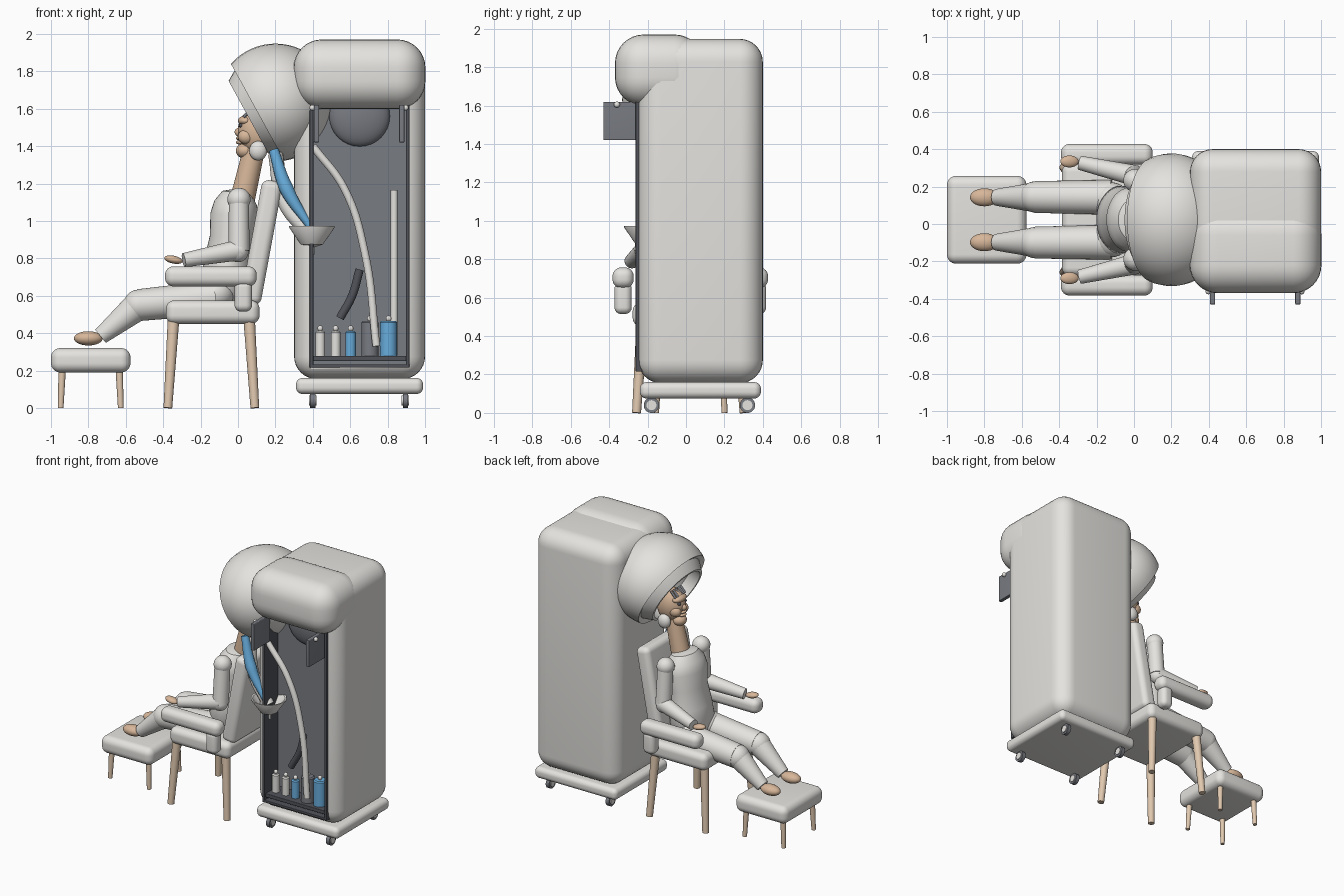
import bpy, bmesh, math
from mathutils import Vector, Matrix

cube = bpy.data.objects.get("Cube")
if cube:
    bpy.data.objects.remove(cube, do_unlink=True)


def material(name, *rgb):
    m = bpy.data.materials.new(name)
    m.use_nodes = True
    m.diffuse_color = (*rgb, 1)
    m.node_tree.nodes["Principled BSDF"].inputs["Base Color"].default_value = (*rgb, 1)
    return m


PALE = material("pale grey", 0.78, 0.77, 0.74)
SKIN = material("skin tan", 0.68, 0.47, 0.32)
WOOD = material("light wood", 0.75, 0.58, 0.43)
BLUE = material("sky blue", 0.14, 0.42, 0.72)
SLATE = material("slate grey", 0.19, 0.2, 0.225)
DARK = material("charcoal", 0.08, 0.085, 0.1)
MID = 0.0225  # y of the chair's centre line


def finish(bm, name, mat, matrix=None):
    bmesh.ops.recalc_face_normals(bm, faces=bm.faces)
    me = bpy.data.meshes.new(name)
    bm.to_mesh(me)
    bm.free()
    for p in me.polygons:
        p.use_smooth = True
    me.set_sharp_from_angle(angle=math.radians(35))
    me.materials.append(mat)
    ob = bpy.data.objects.new(name, me)
    if matrix:
        ob.matrix_world = matrix
    bpy.context.collection.objects.link(ob)
    return ob


def box(name, x, y, z, mat, bevel=0.0, tilt=0.0):
    """Rounded box from three (low, high) ranges, tilted about y."""
    bm = bmesh.new()
    bmesh.ops.create_cube(bm, size=1)
    spans = [b - a for a, b in (x, y, z)]
    bmesh.ops.scale(bm, vec=spans, verts=bm.verts)
    if bevel:
        bmesh.ops.bevel(bm, geom=bm.edges[:], offset=bevel, segments=8,
                        profile=0.5, affect='EDGES')
    centre = Vector([(a + b) / 2 for a, b in (x, y, z)])
    return finish(bm, name, mat, Matrix.Translation(centre) @ Matrix.Rotation(tilt, 4, 'Y'))


def ball(name, centre, radii, mat, tilt=0.0):
    bm = bmesh.new()
    bmesh.ops.create_uvsphere(bm, u_segments=28, v_segments=16, radius=1)
    bmesh.ops.scale(bm, vec=radii, verts=bm.verts)
    return finish(bm, name, mat, Matrix.Translation(centre) @ Matrix.Rotation(tilt, 4, 'Y'))


def lathe(name, profile, base, direction, mat, wide=1.0):
    """Spin (radius, height) points about an axis; wide stretches sideways."""
    bm = bmesh.new()
    vs = [bm.verts.new((r, 0, h)) for r, h in profile]
    es = [bm.edges.new(pair) for pair in zip(vs, vs[1:])]
    bmesh.ops.spin(bm, geom=vs + es, cent=(0, 0, 0), axis=(0, 0, 1),
                   angle=math.tau, steps=36, use_duplicate=False)
    bmesh.ops.remove_doubles(bm, verts=bm.verts, dist=1e-5)
    bmesh.ops.scale(bm, vec=(wide, 1, 1), verts=bm.verts)
    turn = Vector(direction).to_track_quat('Z', 'Y').to_matrix().to_4x4()
    return finish(bm, name, mat, Matrix.Translation(base) @ turn)


def rod(name, a, b, r0, r1, mat):
    d = Vector(b) - Vector(a)
    return lathe(name, [(0, 0), (r0, 0), (r1, d.length), (0, d.length)], a, d, mat)


def tube(name, points, radius, mat, tips=(1, 1)):
    cu = bpy.data.curves.new(name, 'CURVE')
    cu.dimensions = '3D'
    cu.bevel_depth = radius
    cu.bevel_resolution = 5
    cu.use_fill_caps = True
    sp = cu.splines.new('BEZIER')
    sp.bezier_points.add(len(points) - 1)
    for bp, p in zip(sp.bezier_points, points):
        bp.co = p
        bp.handle_left_type = bp.handle_right_type = 'AUTO'
    sp.bezier_points[0].radius, sp.bezier_points[-1].radius = tips
    cu.materials.append(mat)
    ob = bpy.data.objects.new(name, cu)
    bpy.context.collection.objects.link(ob)
    return ob


# Cabinet body with a cut recess
body = box("cabinet_body", (0.3, 1), (-0.25, 0.4), (0.155, 1.947), PALE, 0.12)
cutter = box("recess_cutter", (0.385, 0.915), (-0.5, -0.08), (0.215, 1.7), SLATE)
cutter.hide_render = True
cut = body.modifiers.new("recess", 'BOOLEAN')
cut.operation, cut.solver, cut.object = 'DIFFERENCE', 'EXACT', cutter
bpy.context.view_layer.objects.active = body
bpy.ops.object.modifier_apply(modifier=cut.name)
bpy.data.objects.remove(cutter, do_unlink=True)
box("cabinet_head", (0.298, 1.002), (-0.37, 0.09), (1.598, 1.97), PALE, 0.15)
box("cabinet_base", (0.31, 0.99), (-0.24, 0.39), (0.075, 0.16), PALE, 0.035)

# Recess lining
box("recess_back", (0.385, 0.915), (-0.1, -0.08), (0.215, 1.7), SLATE)
for side, x in (("right", 0.383), ("left", 0.897)):
    box(side + "_recess_wall", (x, x + 0.02), (-0.262, -0.08), (0.215, 1.62), DARK, 0.004)
box("recess_floor", (0.39, 0.91), (-0.262, -0.08), (0.215, 0.233), DARK, 0.004)
box("bottle_shelf", (0.4, 0.9), (-0.25, -0.09), (0.25, 0.278), DARK, 0.005)
ball("recess_lamp", (0.65, -0.1, 1.56), (0.162, 0.06, 0.162), SLATE)

# Hinged flaps with knobs
for side, x, k in (("right", 0.42, -0.022), ("left", 0.876, 0.02)):
    box(side + "_flap", (x - 0.014, x + 0.014), (-0.43, -0.24), (1.42, 1.62), SLATE, 0.005)
    ball(side + "_flap_knob", (x + k, -0.36, 1.605), (0.016,) * 3, PALE)

# Castors
for x in (0.4, 0.895):
    for y in (-0.18, 0.32):
        rod("castor_wheel", (x - 0.014, y, 0.04), (x + 0.014, y, 0.04), 0.04, 0.04, SLATE)
        rod("castor_hub", (x - 0.02, y, 0.04), (x + 0.02, y, 0.04), 0.026, 0.026, PALE)
        rod("castor_stem", (x, y, 0.04), (x, y, 0.09), 0.014, 0.014, DARK)

# Bottles on the shelf
for x, r, top, mat in ((0.44, 0.026, 0.412, PALE), (0.522, 0.026, 0.412, PALE),
                       (0.602, 0.028, 0.412, BLUE), (0.705, 0.046, 0.465, SLATE),
                       (0.805, 0.046, 0.465, BLUE)):
    lathe("bottle", [(0, 0.278), (r, 0.278), (r, top - 0.008), (r - 0.008, top), (0, top)],
          (x, -0.18, 0), (0, 0, 1), mat)
    ball("bottle_cap", (x, -0.18, top + 0.013), (0.015, 0.015, 0.016), PALE)

# Hoses and rods
tube("curved_hose", [(0.4, -0.22, 1.4), (0.57, -0.22, 1.17), (0.68, -0.22, 0.82),
                     (0.74, -0.24, 0.33)], 0.021, PALE)
rod("upright_rod", (0.835, -0.13, 0.28), (0.835, -0.13, 1.165), 0.019, 0.019, PALE)
tube("short_hose", [(0.545, -0.15, 0.48), (0.61, -0.15, 0.6), (0.65, -0.15, 0.74)], 0.023, DARK)
tube("blue_hose", [(0.19, -0.19, 1.38), (0.26, -0.215, 1.17), (0.385, -0.232, 0.97)],
     0.038, BLUE, (0.7, 0.5))
tube("drain_hose", [(0.2, -0.14, 1.36), (0.25, -0.17, 1.1), (0.395, -0.2, 0.92)], 0.04, PALE)
lathe("funnel", [(0, 0.82), (0.014, 0.82), (0.018, 0.86), (0.06, 0.875), (0.122, 0.965),
                 (0.122, 0.972), (0.11, 0.97), (0.05, 0.89), (0, 0.88)],
      (0.395, -0.2, 0), (0, 0, 1), PALE)

# Dryer hood: cut sphere with a stepped rim and shallow hollow
R, CUT = 0.315, 0.109
end = math.acos(CUT / R)
outer = [(R * math.sin(a), R * math.cos(a))
         for a in (math.pi + (end - math.pi) * i / 18 for i in range(19))]
outer[0] = (0, -R)
inner = [(0.262, 0.095), (0.255, 0.11), (0.222, 0.164), (0.205, 0.164),
         (0.205, 0.08), (0.18, 0.055), (0, 0.04)]
lathe("dryer_hood", outer + inner, (0.2, MID, 1.633), (-0.877, 0, -0.481), PALE, 1.127)

# Armchair
box("chair_seat", (-0.385, 0.115), (MID - 0.3, MID + 0.3), (0.45, 0.575), PALE, 0.045)
box("chair_back", (0.07, 0.18), (MID - 0.25, MID + 0.25), (0.55, 1.22), PALE, 0.04,
    math.atan2(0.12, 0.65))


def legs(name, xs, half, top, r, splay):
    cx = sum(xs) / 2
    for x in xs:
        for s in (-1, 1):
            out = splay if x > cx else -splay
            rod(name, (x + out, MID + s * (half + splay), 0), (x, MID + s * half, top),
                r * 0.75, r, WOOD)


legs("chair_leg", (-0.345, 0.06), 0.25, 0.47, 0.031, 0.03)

# Footstool
box("footstool_cushion", (-1, -0.575), (MID - 0.235, MID + 0.235), (0.19, 0.32), PALE, 0.05)
legs("footstool_leg", (-0.94, -0.635), 0.17, 0.21, 0.02, 0.008)

# Seated figure: torso, neck and head
lathe("torso", [(0, 0), (0.1, 0.01), (0.135, 0.1), (0.13, 0.2), (0.115, 0.34), (0.128, 0.46),
                (0.115, 0.53), (0.08, 0.585), (0, 0.61)],
      (-0.08, MID, 0.57), (0.13, 0, 1), PALE, 1.35)
rod("neck", (0.025, MID, 1.12), (0.085, MID, 1.38), 0.066, 0.058, SKIN)
ball("head", (0.105, MID, 1.475), (0.105, 0.085, 0.125), SKIN, -0.2)
ball("nose", (0.008, MID, 1.475), (0.026, 0.02, 0.024), SKIN)
ball("chin", (0.04, MID, 1.375), (0.052, 0.052, 0.042), SKIN)
ball("brow", (0.04, MID, 1.535), (0.04, 0.066, 0.028), SKIN)
for z in (1.42, 1.442):
    ball("lip", (0.014, MID, z), (0.026, 0.034, 0.012), SKIN)
for i in range(5):
    y = MID + (i - 2) * 0.028
    rod("hair_clip", (0.03, y, 1.555), (0.07, y, 1.6), 0.008, 0.008, SLATE)

# Mirrored limbs and chair arms
for side, s in (("left", 1), ("right", -1)):
    def at(x, y, z):
        return (x, MID + s * y, z)

    def span(a, b):
        return tuple(sorted((MID + s * a, MID + s * b)))

    box(side + "_armrest", (-0.39, 0.1), span(0.295, 0.405), (0.65, 0.757), PALE, 0.045)
    box(side + "_armrest_post", (-0.018, 0.075), span(0.305, 0.395), (0.515, 0.68), PALE, 0.035)
    ball(side + "_cheek", at(0.045, 0.042, 1.45), (0.045, 0.036, 0.04), SKIN)
    ball(side + "_eye", at(0.02, 0.034, 1.51), (0.016, 0.015, 0.012), DARK)
    ball(side + "_ear_pad", at(0.108, 0.08, 1.375), (0.048, 0.035, 0.052), PALE)
    ball(side + "_shoulder", at(0.005, 0.21, 1.115), (0.062,) * 3, PALE)
    rod(side + "_upper_arm", at(0.005, 0.213, 1.11), at(0.005, 0.235, 0.84), 0.054, 0.056, PALE)
    ball(side + "_elbow", at(0.0, 0.235, 0.835), (0.056,) * 3, PALE)
    rod(side + "_forearm", at(0.01, 0.235, 0.845), at(-0.29, 0.305, 0.79), 0.056, 0.038, PALE)
    ball(side + "_hand", at(-0.345, 0.312, 0.793), (0.05, 0.032, 0.021), SKIN, 0.2)
    ball(side + "_hip", at(-0.12, 0.1, 0.61), (0.1, 0.1, 0.09), PALE)
    rod(side + "_thigh", at(-0.12, 0.12, 0.59), at(-0.53, 0.122, 0.55), 0.093, 0.085, PALE)
    ball(side + "_knee", at(-0.53, 0.122, 0.55), (0.083,) * 3, PALE)
    rod(side + "_shin", at(-0.53, 0.12, 0.55), at(-0.735, 0.12, 0.383), 0.08, 0.045, PALE)
    ball(side + "_foot", at(-0.8, 0.12, 0.372), (0.077, 0.048, 0.038), SKIN)
